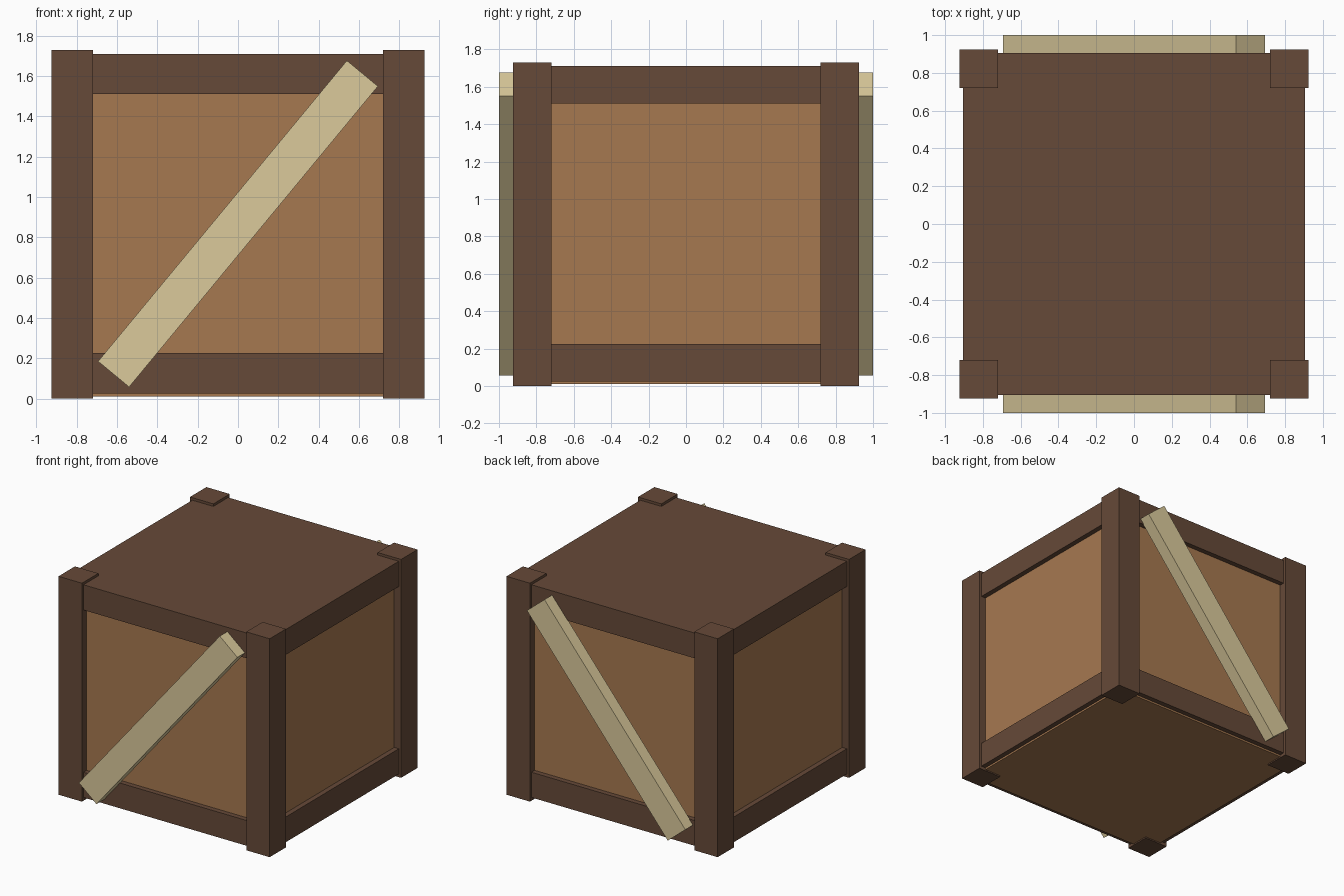
import bpy
import math

if "Cube" in bpy.data.objects:
    bpy.data.objects.remove(bpy.data.objects["Cube"])


def material(name, rgb):
    m = bpy.data.materials.new(name)
    m.diffuse_color = (*[(c / 255) ** 2.2 for c in rgb], 1)
    m.use_nodes = True
    m.node_tree.nodes["Principled BSDF"].inputs["Base Color"].default_value = m.diffuse_color
    return m


DARK = material("dark_wood", (102, 75, 59))
PANEL = material("panel_wood", (165, 120, 81))
PALE = material("pale_wood", (218, 201, 154))


def box(name, center, size, mat, tilt=0):
    bpy.ops.mesh.primitive_cube_add(size=1, location=center)
    o = bpy.context.object
    o.name = name
    o.scale = size
    bpy.ops.object.transform_apply(location=False, rotation=False, scale=True)
    o.rotation_euler.y = tilt
    o.data.materials.append(mat)
    return o


# Inner panelled body, its floor poking slightly below the bottom frame
box("panel_body", (0, 0, 0.855), (1.73, 1.73, 1.69), PANEL)

# Solid top and bottom frames forming the rails
box("top_frame", (0, 0, 1.61), (1.81, 1.81, 0.2), DARK)
for s in (-1, 1):
    box("bottom_rail_long", (0, s * 0.805, 0.125), (1.81, 0.2, 0.2), DARK)
    box("bottom_rail_side", (s * 0.805, 0, 0.125), (0.2, 1.41, 0.2), DARK)

# Corner posts
for sx in (-1, 1):
    for sy in (-1, 1):
        box("corner_post", (sx * 0.8225, sy * 0.8225, 0.865), (0.205, 0.205, 1.73), DARK)

# Diagonal braces on front and back
for name, s in (("front_brace", -1), ("back_brace", 1)):
    box(name, (0, s * 0.95, 0.867), (1.937, 0.1, 0.2), PALE, -math.radians(50.4))
